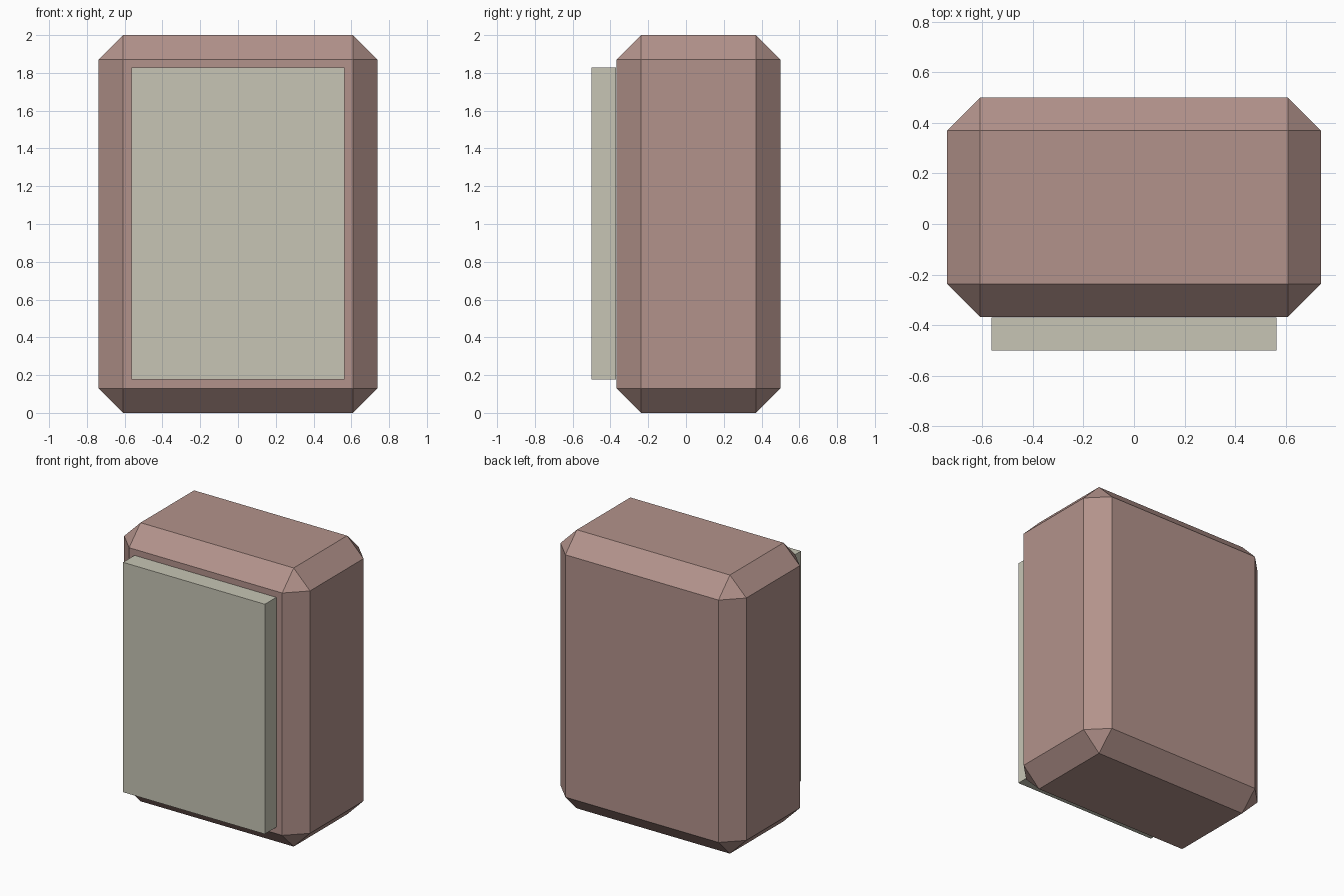
import bpy

if "Cube" in bpy.data.objects:
    bpy.data.objects.remove(bpy.data.objects["Cube"])


def material(name, color):
    mat = bpy.data.materials.new(name)
    mat.diffuse_color = (*color, 1.0)
    mat.use_nodes = True
    mat.node_tree.nodes["Principled BSDF"].inputs["Base Color"].default_value = mat.diffuse_color
    return mat


def box(name, lo, hi, mat, chamfer=0.0):
    center = [(a + b) / 2 for a, b in zip(lo, hi)]
    bpy.ops.mesh.primitive_cube_add(size=1, location=center)
    obj = bpy.context.object
    obj.name = name
    obj.scale = [b - a for a, b in zip(lo, hi)]
    bpy.ops.object.transform_apply(location=False, rotation=False, scale=True)
    obj.data.materials.append(mat)
    if chamfer:
        bevel = obj.modifiers.new("chamfer", 'BEVEL')
        bevel.width = chamfer
        bevel.segments = 1
        bevel.limit_method = 'NONE'
    return obj


# Main block with every edge chamfered
box("body", (-0.738, -0.367, 0), (0.738, 0.5, 2),
    material("body_brown", (0.45, 0.29, 0.26)), chamfer=0.13)

# Flat slab in front of the body
box("front_panel", (-0.563, -0.5, 0.178), (0.563, -0.37, 1.828),
    material("panel_beige", (0.57, 0.56, 0.46)))
